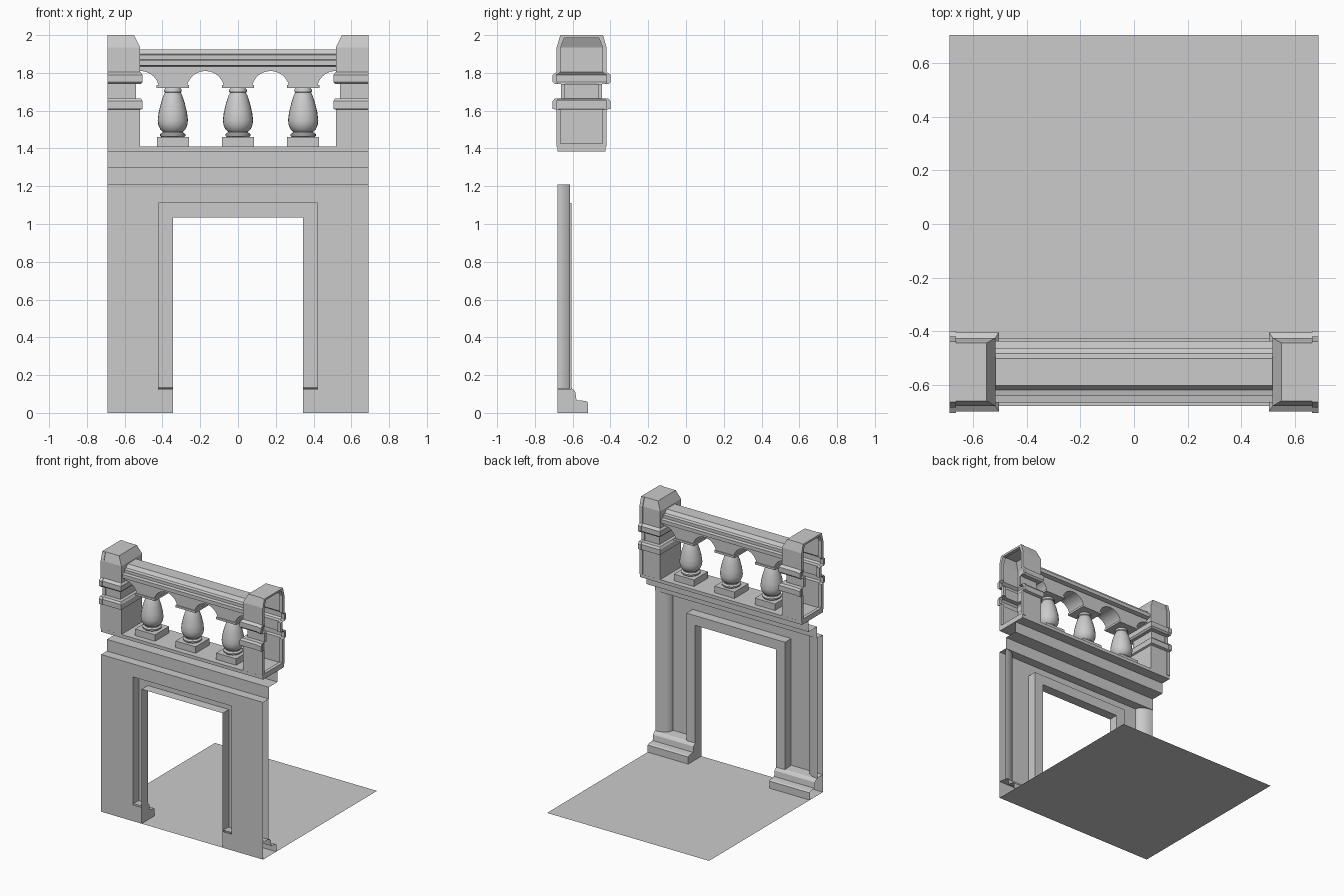
import bpy, bmesh, math

cube = bpy.data.objects.get("Cube")
if cube:
    bpy.data.objects.remove(cube, do_unlink=True)

stone = bpy.data.materials.new("grey_stone")
stone.use_nodes = True
GREY = (0.6, 0.6, 0.6, 1)
stone.diffuse_color = GREY
stone.node_tree.nodes["Principled BSDF"].inputs["Base Color"].default_value = GREY

HALF = 0.69      # half width of the bay
FRONT = -0.68    # plane of the flat wall sheet
MID = -0.5525    # centre line of the balustrade
DECK = 1.41      # top of the cornice slab
PITCH = 0.345    # baluster spacing


def finish(name, bm, smooth=False):
    bmesh.ops.remove_doubles(bm, verts=bm.verts, dist=0.0001)
    bmesh.ops.recalc_face_normals(bm, faces=bm.faces)
    mesh = bpy.data.meshes.new(name)
    bm.to_mesh(mesh)
    bm.free()
    mesh.materials.append(stone)
    ob = bpy.data.objects.new(name, mesh)
    bpy.context.collection.objects.link(ob)
    if smooth:
        bpy.ops.object.select_all(action='DESELECT')
        ob.select_set(True)
        bpy.context.view_layer.objects.active = ob
        bpy.ops.object.shade_smooth_by_angle(angle=math.radians(35))
    return ob


def loft(name, rows, closed=False, cap_first=False, cap_last=False, smooth=False):
    """Skin quads between rows of points."""
    bm = bmesh.new()
    grid = [[bm.verts.new(p) for p in row] for row in rows]
    n = len(rows[0])
    for a, b in zip(grid, grid[1:]):
        for i in range(n if closed else n - 1):
            j = (i + 1) % n
            bm.faces.new((a[i], a[j], b[j], b[i]))
    if cap_first:
        bm.faces.new(grid[0])
    if cap_last:
        bm.faces.new(grid[-1])
    return finish(name, bm, smooth)


def along_x(name, profile, x0, x1, **opts):
    """Extrude a (y, z) profile along x."""
    return loft(name, [[(x, y, z) for y, z in profile] for x in (x0, x1)], **opts)


def box(name, x0, x1, y0, y1, z0, z1):
    ring = [(y0, z0), (y1, z0), (y1, z1), (y0, z1)]
    return along_x(name, ring, x0, x1, closed=True, cap_first=True, cap_last=True)


# Floor sheet
loft("floor", [[(-HALF, y, 0), (HALF, y, 0)] for y in (FRONT, 0.705)])

# Flat wall sheet with the doorway cut out
side = [(HALF, 1.21), (HALF, 0), (0.345, 0), (0.345, 0.125), (0.42, 0.125), (0.42, 1.11)]
outline = side + [(-x, z) for x, z in reversed(side)]
bm = bmesh.new()
bm.faces.new([bm.verts.new((x, FRONT, z)) for x, z in outline])
finish("wall", bm)

# Hollow door surround, open towards the front


def door_loop(w, top, y):
    return [(-w, y, 0.125), (-w, y, top), (w, y, top), (w, y, 0.125)]


loft("door_surround", [door_loop(0.42, 1.11, FRONT), door_loop(0.42, 1.11, -0.605),
                       door_loop(0.345, 1.035, -0.605), door_loop(0.345, 1.035, FRONT)])

# Columns and their moulded plinths on both sides of the door
plinth = [(FRONT, 0), (-0.52, 0), (-0.52, 0.055), (-0.53, 0.063), (-0.58, 0.067),
          (-0.585, 0.11), (-0.595, 0.122), (-0.607, 0.13), (FRONT, 0.135)]
arc = [math.pi / 2 * i / 10 for i in range(11)]
for label, s in (("left", 1), ("right", -1)):
    loft(label + "_column",
         [[(s * (HALF - 0.105 * math.sin(a)), FRONT + 0.067 * math.cos(a), z) for a in arc]
          for z in (0.13, 1.21)], smooth=True)
    along_x(label + "_plinth", plinth[1:], s * 0.345, s * HALF)
    bm = bmesh.new()
    bm.faces.new([bm.verts.new((s * 0.345, y, z)) for y, z in plinth])
    finish(label + "_plinth_end", bm)

# Stepped cornice sheet under the slab
along_x("cornice", [(FRONT, 1.21), (-0.61, 1.21), (-0.61, 1.30), (-0.505, 1.30),
                    (-0.505, 1.385)], -HALF, HALF)
box("cornice_slab", -HALF, HALF, FRONT, -0.425, 1.385, DECK)

# Hollow end posts: height, half depth, inner x
levels = [(DECK, 0.127, 0.518), (1.605, 0.127, 0.518), (1.61, 0.148, 0.505),
          (1.65, 0.148, 0.505), (1.665, 0.137, 0.515), (1.665, 0.103, 0.54),
          (1.74, 0.103, 0.54), (1.74, 0.137, 0.515), (1.752, 0.148, 0.505),
          (1.79, 0.148, 0.505), (1.805, 0.127, 0.518), (1.935, 0.127, 0.518),
          (2.0, 0.108, 0.55)]


def post_outline(x, grow, lo, hi):
    up = [(x, MID + h + grow, min(max(z, lo), hi)) for z, h, _ in levels]
    return up + [(x, 2 * MID - y, z) for x, y, z in reversed(up)]


for label, s in (("left", 1), ("right", -1)):
    loft(label + "_post",
         [[(s * 0.68, MID - h, z), (s * xi, MID - h, z), (s * xi, MID + h, z),
           (s * 0.68, MID + h, z)] for z, h, xi in levels], cap_last=True)
    outer, inner = (0.005, DECK, 2.0), (-0.016, DECK + 0.015, 1.985)
    loft(label + "_post_rim",
         [post_outline(s * x, *size) for x, size in
          ((0.664, inner), (0.664, outer), (HALF, outer), (HALF, inner), (0.664, inner))],
         closed=True)

# Handrail
rail = [(0.09, 1.835), (0.115, 1.84), (0.115, 1.868), (0.09, 1.872), (0.09, 1.895),
        (0.068, 1.9), (0.05, 1.925)]
along_x("handrail", [(MID + h, z) for h, z in rail] + [(MID - h, z) for h, z in reversed(rail)],
        -0.52, 0.52, closed=True)

# Arcade of small arches below the handrail
end = 1.5 * PITCH
start = math.asin(0.25)
shape = [(end, 1.838), (-end, 1.838)]
for k in range(4):
    a0 = math.pi / 2 if k == 0 else math.pi - start
    a1 = math.pi / 2 if k == 3 else start
    for i in range(13):
        a = a0 + (a1 - a0) * i / 12
        shape.append((-end + k * PITCH + 0.1 * math.cos(a), 1.71 + 0.1 * math.sin(a)))
loft("arcade", [[(x, y, z) for x, z in shape] for y in (MID - 0.08, MID + 0.08)],
     closed=True, cap_first=True, cap_last=True, smooth=True)

# Balusters: turned shaft between a square foot and a square cap
turned = [(0.06, 1.46), (0.067, 1.467), (0.067, 1.476), (0.054, 1.484), (0.054, 1.49),
          (0.066, 1.5), (0.077, 1.525), (0.08, 1.55), (0.075, 1.59), (0.063, 1.64),
          (0.05, 1.68), (0.042, 1.695), (0.047, 1.7), (0.047, 1.71), (0.04, 1.72)]
turns = [math.tau * i / 24 for i in range(24)]
for label, c in (("right", -PITCH), ("middle", 0), ("left", PITCH)):
    loft(label + "_baluster",
         [[(c + r * math.cos(a), MID + r * math.sin(a), z) for a in turns] for r, z in turned],
         closed=True, smooth=True)
    box(label + "_baluster_foot", c - 0.085, c + 0.085, MID - 0.085, MID + 0.085, DECK, 1.46)
    box(label + "_baluster_cap", c - 0.086, c + 0.086, MID - 0.086, MID + 0.086, 1.72, 1.736)
